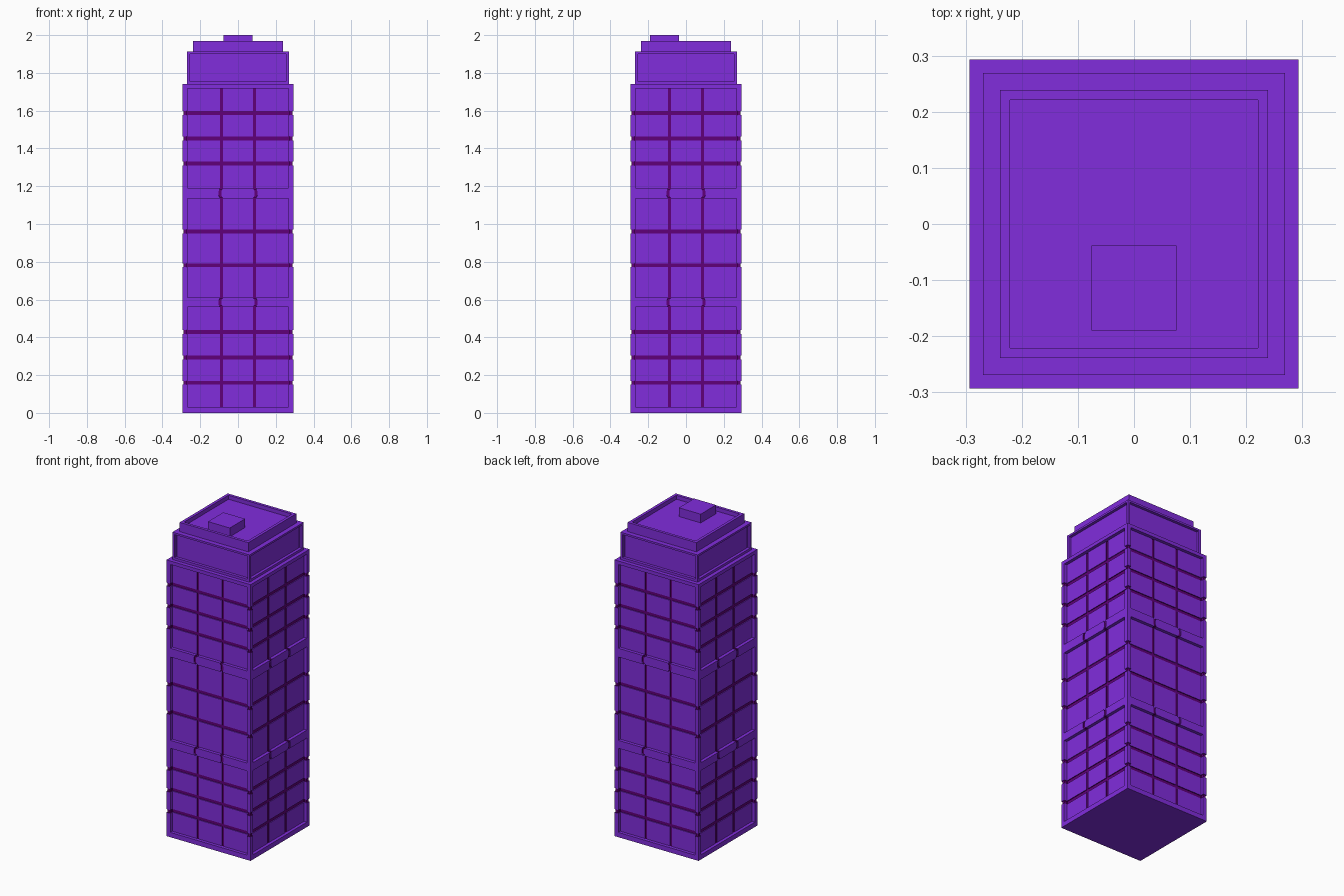
import bpy, bmesh
from mathutils import Vector

if "Cube" in bpy.data.objects:
    bpy.data.objects.remove(bpy.data.objects["Cube"])

H = 0.293                       # tower half width
TOP = 1.74
PANEL = 0.267                   # half width of the recessed panels
PANELS = [(0.03, 0.56), (0.61, 1.135), (1.19, 1.718)]
BANDS = [0.16, 0.293, 0.428, 0.782, 0.96, 1.32, 1.453, 1.587]
BAR, BAR_W, BAND_W = 0.087, 0.0075, 0.01


def material(name, color):
    m = bpy.data.materials.new(name)
    m.diffuse_color = color
    m.use_nodes = True
    m.node_tree.nodes["Principled BSDF"].inputs["Base Color"].default_value = m.diffuse_color
    return m


purple = material("purple", (0.22, 0.026, 0.72, 1))
dark = material("dark_purple", (0.115, 0.0, 0.19, 1))


def box(x0, x1, y0, y1, z0, z1):
    bm = bmesh.new()
    bmesh.ops.create_cube(bm, size=1)
    for v in bm.verts:
        v.co = Vector(((x0 + x1) / 2 + v.co.x * (x1 - x0),
                       (y0 + y1) / 2 + v.co.y * (y1 - y0),
                       (z0 + z1) / 2 + v.co.z * (z1 - z0)))
    return bm


def cut(bm, axis, values):
    no = Vector((0, 0, 0))
    no[axis] = 1
    for p in values:
        bmesh.ops.bisect_plane(bm, geom=bm.verts[:] + bm.edges[:] + bm.faces[:],
                               dist=1e-6, plane_co=no * p, plane_no=no)


def sink(bm, test, depth, mat=None):
    """Push every face passing the test inwards along its own normal."""
    bm.normal_update()
    faces = [f for f in bm.faces if test(f.calc_center_median(), f.normal)]
    if mat is not None:
        for f in faces:
            f.material_index = mat
    geom = bmesh.ops.extrude_face_region(bm, geom=faces)["geom"]
    new = {g for g in geom if isinstance(g, bmesh.types.BMFace)}
    old = [f for f in faces if f.is_valid and f not in new]
    if old:
        bmesh.ops.delete(bm, geom=old, context='FACES')
    moves = {}
    for f in new:
        for v in f.verts:
            moves.setdefault(v, set()).add(tuple(round(c) for c in f.normal))
    for v, normals in moves.items():
        for n in normals:
            v.co -= Vector(n) * depth
    bmesh.ops.recalc_face_normals(bm, faces=bm.faces[:])


def finish(bm, name):
    bmesh.ops.recalc_face_normals(bm, faces=bm.faces[:])
    me = bpy.data.meshes.new(name)
    bm.to_mesh(me)
    bm.free()
    me.materials.append(purple)
    me.materials.append(dark)
    ob = bpy.data.objects.new(name, me)
    bpy.context.collection.objects.link(ob)
    return ob


def outer(c):
    return max(abs(c.x), abs(c.y))


def inner(c):
    return min(abs(c.x), abs(c.y))


# Tower: box with loop cuts for panels, bars and bands
bm = box(-H, H, -H, H, 0, TOP)
side_cuts = [s * p for s in (-1, 1) for p in (PANEL, BAR - BAR_W, BAR + BAR_W)]
cut(bm, 0, side_cuts)
cut(bm, 1, side_cuts)
strips = [(PANELS[i][1] + PANELS[i + 1][0]) / 2 for i in (0, 1)]
bulge = [m + d for m in strips for d in (-0.012, 0.012)]
cut(bm, 2, [z for p in PANELS for z in p]
    + [b + d for b in BANDS for d in (-BAND_W, BAND_W)] + bulge)

# Bars bow outwards where they cross the plain strips
for v in bm.verts:
    if any(abs(v.co.z - z) < 1e-4 for z in bulge):
        for i in (0, 1):
            if abs(abs(v.co[i]) - BAR) < 0.009:
                v.co[i] += 0.008 if v.co[i] > 0 else -0.008

# Recessed panels, then dark grooves that follow the relief
sink(bm, lambda c, n: abs(n.z) < 0.5 and inner(c) < PANEL
     and any(a < c.z < b for a, b in PANELS), 0.02)
sink(bm, lambda c, n: outer(c) > 0.26 and (
    any(abs(c.z - b) < 0.009 for b in BANDS)
    or (abs(inner(c) - BAR) < 0.013 and 0.031 < c.z < 1.717)), 0.005, 1)
finish(bm, "tower")

# Upper storey with one recessed panel per side
U = 0.269
bm = box(-U, U, -U, U, TOP, 1.912)
cut(bm, 0, (-0.254, 0.254))
cut(bm, 1, (-0.254, 0.254))
cut(bm, 2, (1.755, 1.9))
sink(bm, lambda c, n: abs(n.z) < 0.5 and inner(c) < 0.254 and 1.755 < c.z < 1.9, 0.018)
finish(bm, "upper_storey")

# Roof with a low parapet
R = 0.239
bm = box(-R, R, -R, R, 1.912, 1.97)
cut(bm, 0, (-0.221, 0.221))
cut(bm, 1, (-0.221, 0.221))
sink(bm, lambda c, n: n.z > 0.5 and outer(c) < 0.221, 0.025)
finish(bm, "roof_parapet")

# Rooftop hut
finish(box(-0.076, 0.076, -0.19, -0.038, 1.945, 2.0), "roof_hut")
